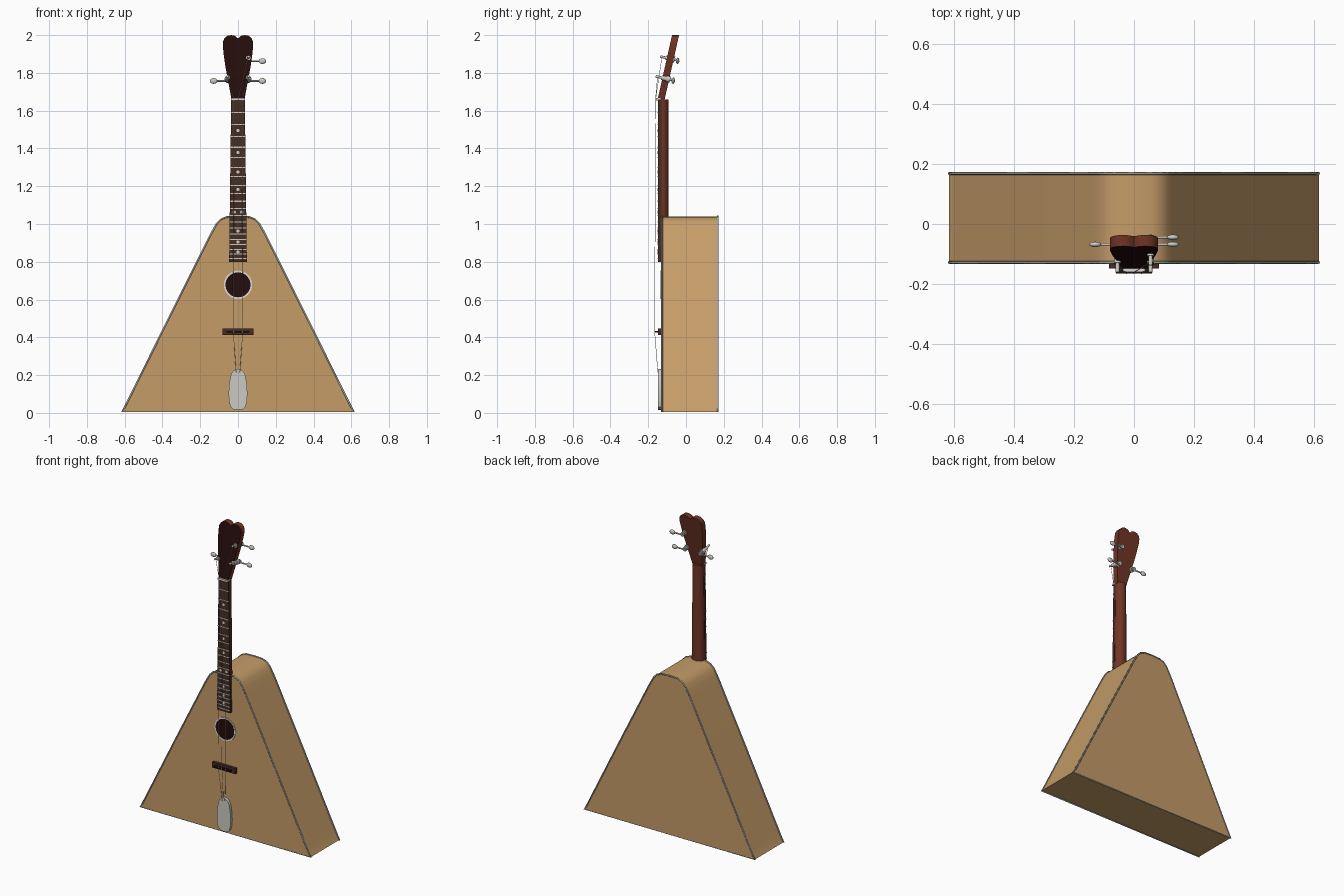
import bpy, bmesh, math
from mathutils import Vector

cube = bpy.data.objects.get("Cube")
if cube:
    bpy.data.objects.remove(cube, do_unlink=True)


def material(name, rgb):
    m = bpy.data.materials.new(name)
    m.use_nodes = True
    m.diffuse_color = (*rgb, 1)
    m.node_tree.nodes["Principled BSDF"].inputs["Base Color"].default_value = (*rgb, 1)
    return m


SPRUCE = material("light wood", (0.56, 0.335, 0.14))
MAHOGANY = material("red brown wood", (0.165, 0.036, 0.019))
EBONY = material("near black wood", (0.018, 0.004, 0.004))
ROSEWOOD = material("dark brown wood", (0.058, 0.026, 0.016))
SILVER = material("silver metal", (0.6, 0.59, 0.54))
IVORY = material("pale inlay", (0.72, 0.71, 0.66))
GREY = material("grey binding", (0.36, 0.36, 0.33))


def finish(name, bm, *mats):
    bmesh.ops.recalc_face_normals(bm, faces=bm.faces)
    mesh = bpy.data.meshes.new(name)
    bm.to_mesh(mesh)
    bm.free()
    for m in mats:
        mesh.materials.append(m)
    ob = bpy.data.objects.new(name, mesh)
    bpy.context.collection.objects.link(ob)
    bpy.ops.object.select_all(action='DESELECT')
    ob.select_set(True)
    bpy.context.view_layer.objects.active = ob
    bpy.ops.object.shade_smooth_by_angle(angle=math.radians(35))
    return ob


def mirrored(half):
    """Close a right-hand outline (bottom to top) with its mirror image."""
    return half + [(-x, z) for x, z in reversed(half) if x > 0]


def prism(name, outline, front, back, *mats, lean=0, base=0):
    """Extrude an x-z outline along y; a second material goes on the front."""
    bm = bmesh.new()
    rings = [[bm.verts.new((x, y + lean * (z - base), z)) for x, z in outline]
             for y in (front, back)]
    cap = bm.faces.new(rings[0])
    bm.faces.new(rings[1][::-1])
    n = len(outline)
    for i in range(n):
        j = (i + 1) % n
        bm.faces.new((rings[0][i], rings[1][i], rings[1][j], rings[0][j]))
    cap.material_index = len(mats) - 1
    return finish(name, bm, *mats)


def box(name, x, z, half_w, half_h, front, back, mat):
    pts = [(x - half_w, z - half_h), (x + half_w, z - half_h),
           (x + half_w, z + half_h), (x - half_w, z + half_h)]
    return prism(name, pts, front, back, mat)


def disc(name, x, z, r, front, back, mat, sides=32):
    angles = [math.tau * i / sides for i in range(sides)]
    return prism(name, [(x + r * math.cos(a), z + r * math.sin(a)) for a in angles],
                 front, back, mat)


def rod(name, a, b, r, mat, sides=12):
    a, b = Vector(a), Vector(b)
    bm = bmesh.new()
    bmesh.ops.create_cone(bm, cap_ends=True, segments=sides, radius1=r, radius2=r,
                          depth=(b - a).length)
    turn = (b - a).to_track_quat('Z', 'Y').to_matrix().to_4x4()
    bmesh.ops.transform(bm, matrix=turn, verts=bm.verts)
    bmesh.ops.translate(bm, vec=(a + b) / 2, verts=bm.verts)
    return finish(name, bm, mat)


def tube(name, points, r, mat, cyclic=False):
    cu = bpy.data.curves.new(name, 'CURVE')
    cu.dimensions = '3D'
    cu.bevel_depth, cu.bevel_resolution = r, 1
    cu.use_fill_caps = True
    sp = cu.splines.new('POLY')
    sp.points.add(len(points) - 1)
    for p, co in zip(sp.points, points):
        p.co = (*co, 1)
    sp.use_cyclic_u = cyclic
    cu.materials.append(mat)
    ob = bpy.data.objects.new(name, cu)
    bpy.context.collection.objects.link(ob)


# Triangular sound box with bound edges
FACE, REAR = -0.13, 0.17
body = mirrored([(0.615, 0.006), (0.601, 0.028), (0.585, 0.06), (0.35, 0.535),
                 (0.15, 0.935), (0.131, 0.97), (0.112, 1.003), (0.09, 1.025),
                 (0.06, 1.037), (0, 1.04)])
prism("sound_box", body, FACE, REAR, SPRUCE)
for label, y in (("front", FACE + 0.002), ("back", REAR - 0.002)):
    tube(label + "_binding", [(x, y, z) for x, z in body], 0.005, GREY, True)

# Sound hole and its ring
disc("sound_hole_ring", 0, 0.678, 0.075, FACE - 0.004, FACE, IVORY, 48)
disc("sound_hole", 0, 0.678, 0.066, FACE - 0.006, FACE, EBONY, 48)

# Neck with a rounded back
NUT, BRIDGE, BOARD_END = 1.66, 0.43, 0.8


def half_width(z):
    return 0.036 + 0.011 * (NUT - z) / (NUT - BOARD_END)


bm = bmesh.new()
ends = []
for z in (1.0, NUT):
    w = half_width(z) - 0.001
    arc = [math.pi * i / 16 for i in range(17)]
    ends.append([bm.verts.new((w * math.cos(a), -0.138 + 0.045 * math.sin(a) ** 0.8, z))
                 for a in arc])
for i in range(17):
    j = (i + 1) % 17
    bm.faces.new((ends[0][i], ends[0][j], ends[1][j], ends[1][i]))
for ring in ends:
    bm.faces.new(ring)
finish("neck", bm, MAHOGANY)

# Fingerboard, frets and position dots
TOP = -0.149
lo, hi = half_width(BOARD_END), half_width(NUT)
prism("fingerboard", [(-lo, BOARD_END), (lo, BOARD_END), (hi, NUT), (-hi, NUT)],
      TOP, FACE, ROSEWOOD)
frets = [BRIDGE + (NUT - BRIDGE) * 2 ** (-n / 12) for n in range(21)]
for n, z in enumerate(frets[1:], 1):
    box(f"fret_{n}", 0, z, half_width(z), 0.0028, TOP - 0.003, TOP, SILVER)
for n in (3, 5, 7, 9, 12, 15, 17, 19):
    z = (frets[n - 1] + frets[n]) / 2
    for x in ((-0.02, 0.02) if n == 12 else (0,)):
        disc(f"position_dot_{n}", x, z, 0.0085, TOP - 0.001, TOP, IVORY, 16)
box("nut", 0, NUT, 0.036, 0.006, -0.16, -0.135, IVORY)

# Headstock leaning back, dark veneer on its front
LEAN = 0.224
head = mirrored([(0.034, 1.655), (0.04, 1.69), (0.053, 1.76), (0.066, 1.83), (0.075, 1.89),
                 (0.08, 1.94), (0.079, 1.967), (0.071, 1.985), (0.055, 1.997),
                 (0.035, 2.0), (0.016, 1.996), (0.006, 1.987), (0, 1.983)])
prism("headstock", head, -0.15, -0.113, MAHOGANY, EBONY, lean=LEAN, base=1.66)

# Tuners: post through the head, gear, shaft and oval button
axis = Vector((0, -1, LEAN)).normalized()
posts = []
for label, side, z in (("lower_left", 1, 1.77), ("lower_right", -1, 1.77),
                       ("upper_left", 1, 1.875)):
    mid = Vector((side * 0.055, -0.1315 + LEAN * (z - 1.66), z))
    rear = mid - axis * 0.04
    rod(label + "_post", mid + axis * 0.055, rear - axis * 0.008, 0.0065, SILVER)
    rod(label + "_collar", mid + axis * 0.024, mid, 0.012, SILVER, 16)
    rod(label + "_gear", rear + axis * 0.004, rear - axis * 0.005, 0.014, SILVER, 16)
    rod(label + "_plate", mid - axis * 0.024, mid, 0.016, SILVER, 16)
    z_off = Vector((0, 0, -0.004))
    rod(label + "_shaft", rear + z_off - Vector((side * 0.012, 0, 0)),
        rear + z_off + Vector((side * 0.06, 0, 0)), 0.0045, SILVER)
    bm = bmesh.new()
    bmesh.ops.create_uvsphere(bm, u_segments=16, v_segments=10, radius=1)
    bmesh.ops.scale(bm, vec=(0.02, 0.009, 0.015), verts=bm.verts)
    bmesh.ops.translate(bm, vec=rear + z_off + Vector((side * 0.074, 0, 0)), verts=bm.verts)
    finish(label + "_button", bm, SILVER)
    posts.append(mid + axis * 0.045)

# Bridge with a thin saddle
box("bridge", 0, BRIDGE, 0.083, 0.018, -0.148, FACE, ROSEWOOD)
box("saddle", 0, BRIDGE, 0.06, 0.004, -0.165, -0.14, EBONY)

# Tailpiece plate
tail = mirrored([(0, 0.016), (0.025, 0.019), (0.04, 0.032), (0.047, 0.06), (0.05, 0.1),
                 (0.047, 0.15), (0.04, 0.195), (0.03, 0.218), (0.015, 0.23), (0, 0.233)])
prism("tailpiece", tail, -0.147, FACE, SILVER)

# Strings from tailpiece over saddle and nut to the posts
for label, side, post in (("left", 1, posts[0]), ("right", -1, posts[1]),
                          ("middle", 0, posts[2])):
    tube(label + "_string",
         [(side * 0.01, -0.149, 0.215), (side * 0.025, -0.166, BRIDGE),
          (side * 0.022, -0.161, NUT), tuple(post)], 0.0013, IVORY)
